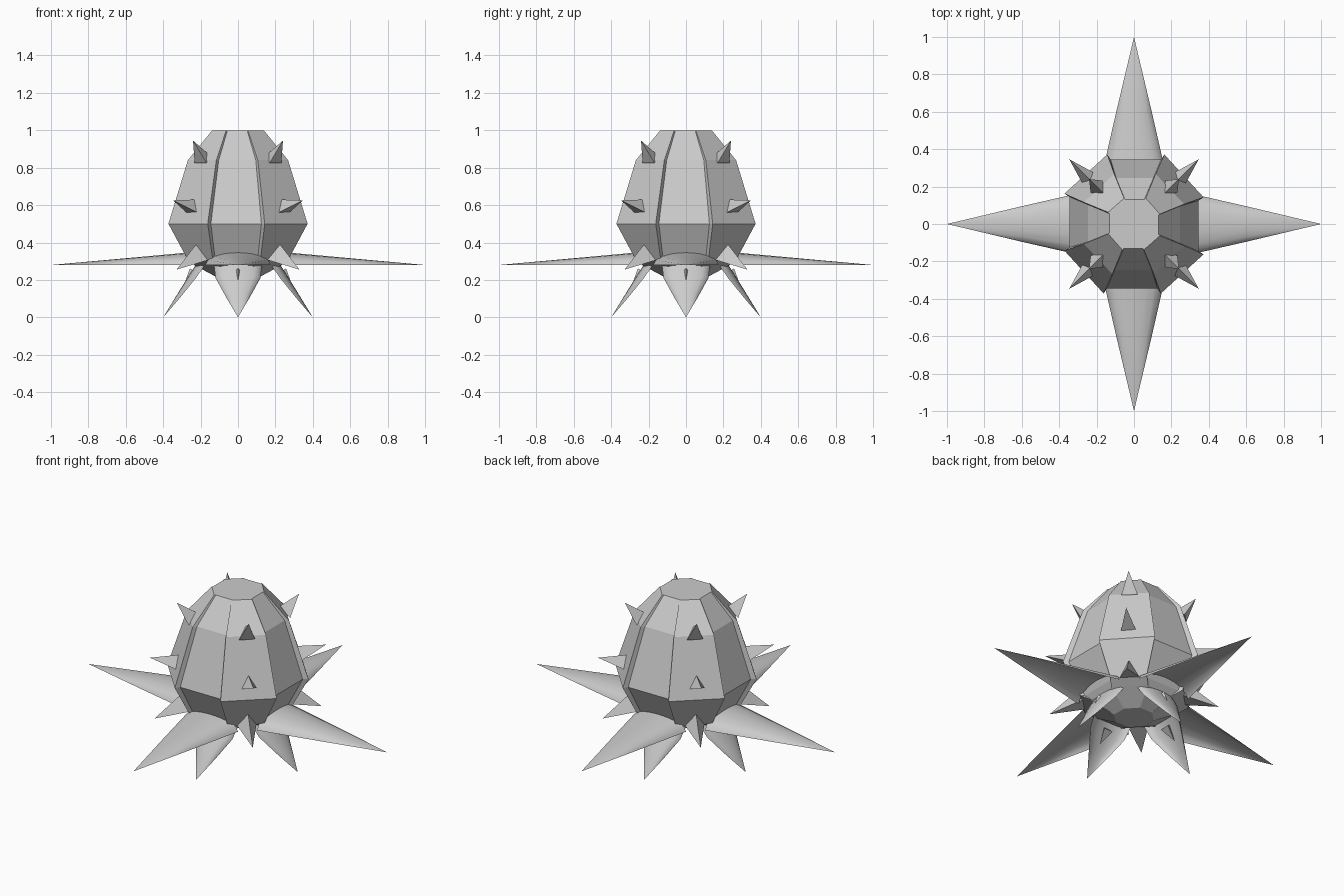
import bpy, bmesh
from math import pi, cos, sin, radians
from mathutils import Vector, Matrix

if "Cube" in bpy.data.objects:
    bpy.data.objects.remove(bpy.data.objects["Cube"])


def finish(bm, name, smooth=False):
    me = bpy.data.meshes.new(name)
    bm.to_mesh(me)
    bm.free()
    ob = bpy.data.objects.new(name, me)
    bpy.context.collection.objects.link(ob)
    if smooth:
        bpy.ops.object.select_all(action='DESELECT')
        bpy.context.view_layer.objects.active = ob
        ob.select_set(True)
        bpy.ops.object.shade_smooth_by_angle(angle=radians(40))
    return ob


def loft(bm, rows, closed):
    """Skin successive rows of points with quads."""
    vs = [[bm.verts.new(p) for p in r] for r in rows]
    n = len(rows[0])
    for a, b in zip(vs, vs[1:]):
        for i in range(n if closed else n - 1):
            j = (i + 1) % n
            bm.faces.new((a[i], a[j], b[j], b[i]))
    return vs


# Body: four recessed side panels and four raised corner panels
# z, recessed left x, recessed right x, recessed depth, raised left x, raised right x, raised depth
profile = [
    (0.21, -.045, .040, .105, -.045, .040, .105),
    (0.28, -.090, .080, .225, -.095, .085, .235),
    (0.31, -.122, .105, .250, -.135, .120, .270),
    (0.50, -.145, .125, .345, -.162, .143, .372),
    (0.84, -.103, .095, .245, -.116, .106, .268),
    (1.00, -.056, .049, .132, -.063, .053, .138),
]
rows = []
for z, il, ir, idp, ol, orr, od in profile:
    ring = []
    for k in range(4):
        rot = Matrix.Rotation(k * pi / 2, 3, 'Z')
        for x, y in ((ol, od), (il, idp), (ir, idp), (orr, od)):
            ring.append(rot @ Vector((x, -y, z)))
    rows.append(ring)
bm = bmesh.new()
vs = loft(bm, rows, True)
bm.faces.new(vs[-1])
bm.faces.new(vs[0][::-1])
bmesh.ops.recalc_face_normals(bm, faces=bm.faces)
finish(bm, "body")


def petal(name, stations, tip, angle, segs=8):
    """Arched leaf along -y; stations are (radius, edge z, half width, arch vector)."""
    bm = bmesh.new()
    rows = []
    for r, z, w, (ao, az) in stations:
        row = []
        for i in range(segs + 1):
            t = pi * i / segs
            row.append((-w * cos(t), -(r + ao * sin(t)), z + az * sin(t)))
        rows.append(row)
    vs = loft(bm, rows, False)
    t = bm.verts.new((0, -tip[0], tip[1]))
    for a, b in zip(vs[-1], vs[-1][1:]):
        bm.faces.new((a, b, t))
    bmesh.ops.rotate(bm, verts=bm.verts, matrix=Matrix.Rotation(angle, 3, 'Z'))
    finish(bm, name, True)


def thorn(name, base, tip, radius, angle):
    """Three-sided pyramid from base to tip."""
    base, tip = Vector(base), Vector(tip)
    d = tip - base
    bm = bmesh.new()
    bmesh.ops.create_cone(bm, cap_ends=True, segments=3, radius1=radius, radius2=0, depth=d.length)
    bmesh.ops.remove_doubles(bm, verts=bm.verts, dist=1e-5)
    m = (Matrix.Rotation(angle, 4, 'Z') @ Matrix.Translation((base + tip) / 2)
         @ d.to_track_quat('Z', 'Y').to_matrix().to_4x4())
    bmesh.ops.transform(bm, matrix=m, verts=bm.verts)
    finish(bm, name)


for k in range(4):
    a = k * pi / 2
    # Long flat spikes
    petal("side_spike", [(.25, .28, .175, (0, .068)), (.60, .28, .095, (0, .036))], (1.0, .28), a)
    # Downward claws
    petal("lower_claw", [(.17, .29, .13, (.05, 0)), (.225, .21, .12, (.04, 0.01)),
                         (.31, .105, .062, (.02, .01))], (.40, 0), a)
    # Small stud on each claw
    thorn("claw_stud", (0, -.23, .24), (0, -.29, .17), .035, a)
    # Corner thorns in three tiers (built along -y, turned to the diagonal)
    d = a + pi / 4
    thorn("upper_thorn", (0, -.262, .84), (0, -.34, .945), .052, d)
    thorn("middle_thorn", (0, -.33, .58), (0, -.49, .625), .052, d)
    thorn("lower_thorn", (0, -.29, .335), (0, -.465, .255), .062, d)
